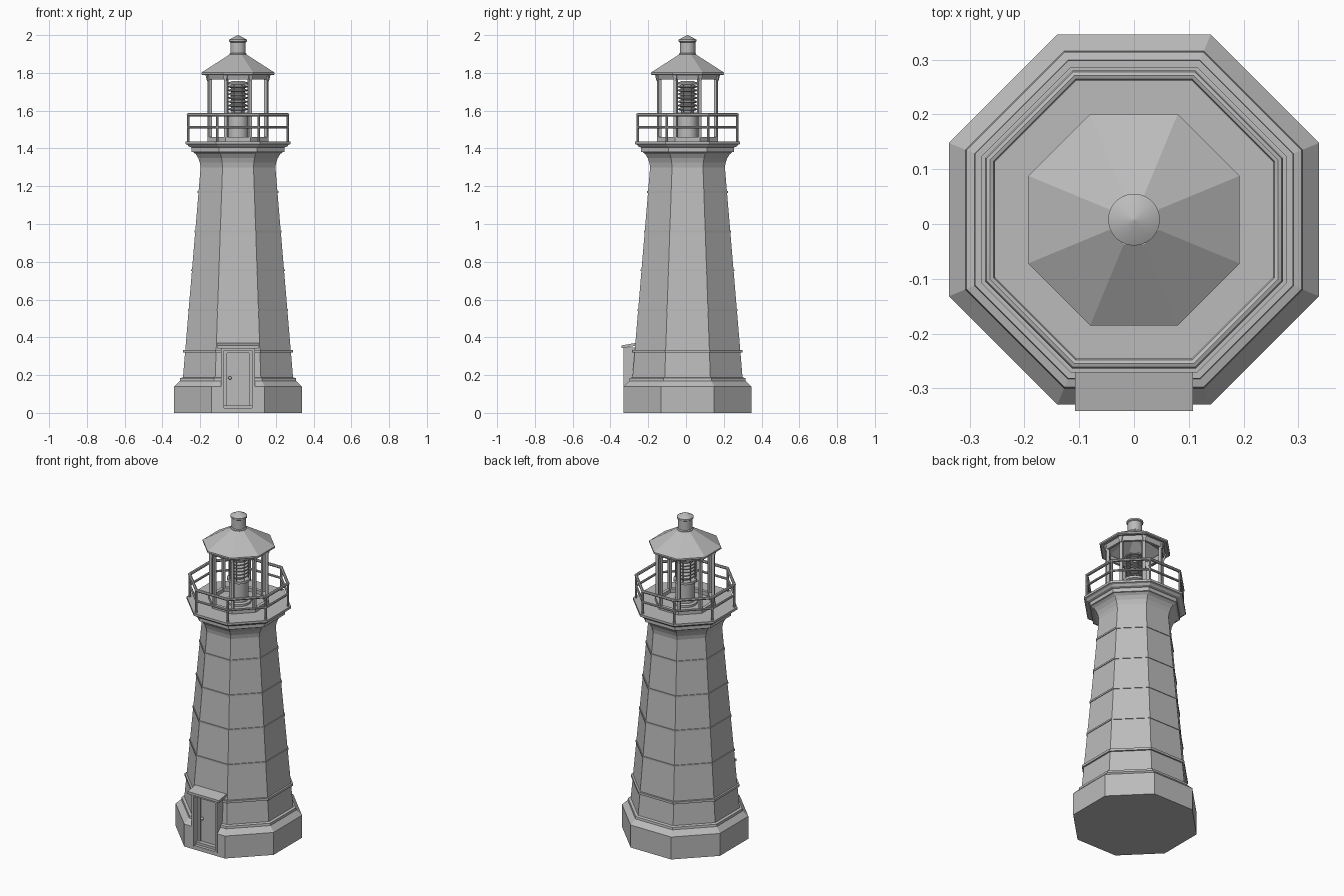
import bpy, bmesh, math
from mathutils import Vector, Matrix

CY = 0.008                      # tower axis, shifted back to leave room for the porch
EIGHTH = math.pi / 4

if "Cube" in bpy.data.objects:
    bpy.data.objects.remove(bpy.data.objects["Cube"], do_unlink=True)

grey = bpy.data.materials.new("plain_grey")
grey.use_nodes = True
TONE = (0.5, 0.5, 0.5, 1)
grey.diffuse_color = TONE
grey.node_tree.nodes["Principled BSDF"].inputs["Base Color"].default_value = TONE


def finish(bm, name, smooth=False):
    bmesh.ops.recalc_face_normals(bm, faces=bm.faces)
    mesh = bpy.data.meshes.new(name)
    bm.to_mesh(mesh)
    bm.free()
    mesh.materials.append(grey)
    obj = bpy.data.objects.new(name, mesh)
    bpy.context.collection.objects.link(obj)
    if smooth:
        bpy.ops.object.select_all(action="DESELECT")
        obj.select_set(True)
        bpy.context.view_layer.objects.active = obj
        bpy.ops.object.shade_smooth_by_angle(angle=math.radians(40))
    return obj


def loft(name, profile, sides=8, closed=False, smooth=False):
    """Spin (flat-to-centre distance, height) points into a prism about the axis."""
    bm = bmesh.new()
    grow = 1 / math.cos(math.pi / sides)
    rings = []
    for a, z in profile:
        ring = []
        for i in range(sides):
            t = 2 * math.pi * (i + 0.5) / sides
            ring.append(bm.verts.new((a * grow * math.cos(t), CY + a * grow * math.sin(t), z)))
        rings.append(ring)
    pairs = list(zip(rings, rings[1:]))
    if closed:
        pairs.append((rings[-1], rings[0]))
    else:
        bm.faces.new(rings[0])
        bm.faces.new(rings[-1])
    for low, high in pairs:
        for i in range(sides):
            j = (i + 1) % sides
            bm.faces.new((low[i], low[j], high[j], high[i]))
    return finish(bm, name, smooth)


def add_box(bm, x, y, z):
    """Box from (low, high) ranges."""
    c = [sum(r) / 2 for r in (x, y, z)]
    s = [r[1] - r[0] for r in (x, y, z)]
    m = Matrix.Translation(c) @ Matrix.Diagonal((*s, 1))
    return bmesh.ops.create_cube(bm, size=1, matrix=m)["verts"]


def box(name, x, y, z):
    bm = bmesh.new()
    add_box(bm, x, y, z)
    return finish(bm, name)


def corner(a, i, z):
    t = EIGHTH * (i + 0.5)
    r = a / math.cos(EIGHTH / 2)
    return Vector((r * math.cos(t), CY + r * math.sin(t), z))


def corner_posts(name, a, radius, z0, z1, sides, smooth=False):
    bm = bmesh.new()
    for i in range(8):
        m = Matrix.Translation(corner(a, i, (z0 + z1) / 2)) @ Matrix.Rotation(EIGHTH * (i + 0.5), 4, "Z")
        if sides == 4:
            m = m @ Matrix.Rotation(EIGHTH, 4, "Z")
        bmesh.ops.create_cone(bm, cap_ends=True, segments=sides, radius1=radius,
                              radius2=radius, depth=z1 - z0, matrix=m)
    return finish(bm, name, smooth)


def rail(name, a, z, r):
    circle = [(a + r * math.cos(k * EIGHTH), z + r * math.sin(k * EIGHTH)) for k in range(8)]
    return loft(name, circle, closed=True, smooth=True)


# Tower body: plinth, tapering shaft with drip courses, flared cornice
def wall(z):
    return 0.292 - (z - 0.18) * 0.084


body = [(0.338, 0), (0.338, 0.14), (0.308, 0.17), (0.306, 0.184), (wall(0.188), 0.188)]
for z, lip, h in ((0.32, 0.01, 0.014), (0.54, 0.004, 0.01), (0.75, 0.004, 0.01),
                  (0.956, 0.004, 0.01), (1.165, 0.004, 0.01)):
    body += [(wall(z), z), (wall(z) + lip, z), (wall(z) + lip, z + h), (wall(z + h), z + h)]
body += [(0.198, 1.3), (0.202, 1.325), (0.211, 1.35), (0.224, 1.37), (0.236, 1.38),
         (0.246, 1.382), (0.246, 1.405), (0.26, 1.41), (0.268, 1.42),
         (0.279, 1.424), (0.279, 1.438)]
tower = loft("tower_body", body)

# Doorway cut into the plinth and shaft
cutter = box("doorway_cutter", (-0.075, 0.075), (-0.5, -0.278), (0.025, 0.335))
cutter.hide_render = True
cut = tower.modifiers.new("doorway", "BOOLEAN")
cut.operation, cut.solver, cut.object = "DIFFERENCE", "EXACT", cutter
bpy.ops.object.select_all(action="DESELECT")
bpy.context.view_layer.objects.active = tower
tower.select_set(True)
bpy.ops.object.modifier_apply(modifier=cut.name)
bpy.data.objects.remove(cutter, do_unlink=True)

# Porch: cheek walls, lintel, sloping roof, step
bm = bmesh.new()
for s in (-1, 1):
    add_box(bm, sorted((s * 0.073, s * 0.089)), (-0.332, -0.25), (0.02, 0.345))
add_box(bm, (-0.075, 0.075), (-0.332, -0.25), (0.33, 0.345))
finish(bm, "porch_walls")
bm = bmesh.new()
for v in add_box(bm, (-0.108, 0.108), (-0.342, -0.25), (0.342, 0.357)):
    if v.co.y > -0.3:
        v.co.z += 0.016
finish(bm, "porch_roof")
box("door_step", (-0.073, 0.073), (-0.31, -0.27), (0.02, 0.04))

# Door with frame, raised panel border and knob
box("door", (-0.06, 0.06), (-0.284, -0.27), (0.04, 0.325))
bm = bmesh.new()
for s in (-1, 1):
    add_box(bm, sorted((s * 0.058, s * 0.073)), (-0.292, -0.27), (0.04, 0.33))
add_box(bm, (-0.058, 0.058), (-0.292, -0.27), (0.318, 0.33))
finish(bm, "door_frame")
bm = bmesh.new()
bmesh.ops.create_uvsphere(bm, u_segments=12, v_segments=8, radius=0.009,
                          matrix=Matrix.Translation((-0.043, -0.292, 0.185)))
finish(bm, "door_knob", True)

# Gallery railing
rail("top_rail", 0.263, 1.578, 0.009)
rail("middle_rail", 0.263, 1.512, 0.007)
corner_posts("railing_posts", 0.263, 0.007, 1.435, 1.578, 8, True)

# Lantern room: curb, corner posts, sill and head beams, brackets
loft("lantern_curb", [(0.162, 1.435), (0.162, 1.46), (0.142, 1.46), (0.142, 1.435)], closed=True)
corner_posts("lantern_posts", 0.15, 0.012, 1.44, 1.79, 4)
loft("lantern_head", [(0.143, 1.765), (0.158, 1.765), (0.168, 1.798), (0.143, 1.798)], closed=True)
bm = bmesh.new()
for i in range(8):
    m = Matrix.Translation(corner(0.156, i, 1.775)) @ Matrix.Rotation(EIGHTH * (i + 1.5), 4, "Z")
    bmesh.ops.create_cone(bm, cap_ends=True, segments=4, radius1=0.009, radius2=0.018,
                          depth=0.036, matrix=m)
finish(bm, "eave_brackets")

# Hollow eight-sided roof, with a round vent on top
loft("lantern_roof", [(0.186, 1.788), (0.193, 1.792), (0.193, 1.802), (0.045, 1.897),
                      (0.02, 1.897), (0.02, 1.885), (0.165, 1.793)], closed=True)
loft("roof_vent", [(0.046, 1.882), (0.046, 1.9), (0.041, 1.905), (0.041, 1.962), (0.047, 1.966),
                   (0.047, 1.976), (0.002, 2.0)], sides=32, smooth=True)

# Lamp: pedestal, ribbed lens and cage
loft("lamp_pedestal", [(0.07, 1.435), (0.07, 1.45), (0.055, 1.455), (0.055, 1.57),
                       (0.066, 1.575), (0.066, 1.59), (0.04, 1.59)], sides=24, smooth=True)
ribs = [(0.034, 1.59)]
for k in range(7):
    z = 1.6 + k * 0.02
    ribs += [(0.036, z), (0.052, z + 0.004), (0.052, z + 0.01), (0.036, z + 0.016)]
loft("lamp_lens", ribs + [(0.03, 1.745)], sides=24, smooth=True)
loft("lamp_cap", [(0.058, 1.738), (0.058, 1.746), (0.03, 1.757)], sides=24, smooth=True)
corner_posts("lamp_cage_bars", 0.053, 0.003, 1.585, 1.742, 6)
